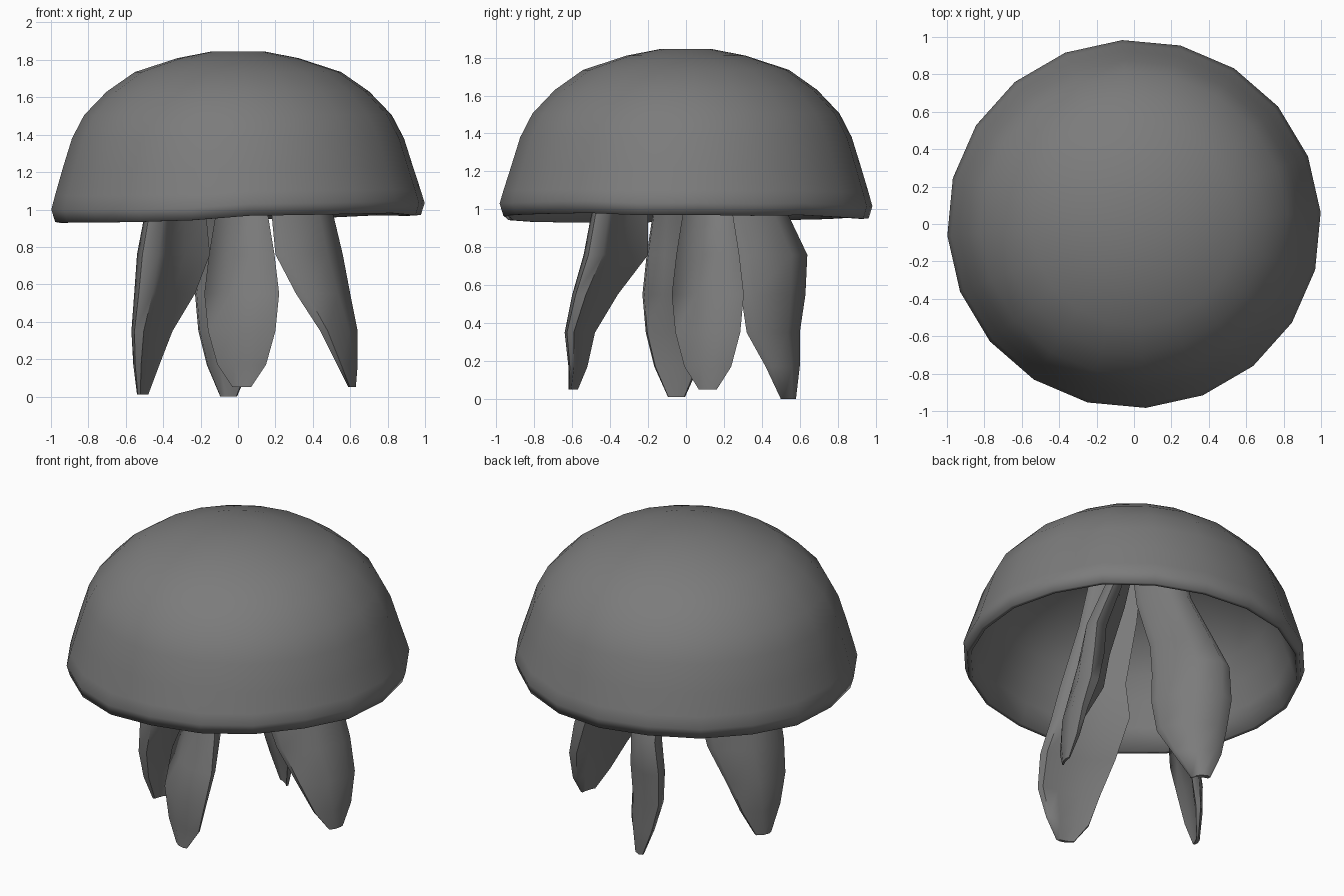
import bpy, bmesh, math, random

if "Cube" in bpy.data.objects:
    bpy.data.objects.remove(bpy.data.objects["Cube"])

random.seed(4)
grey = bpy.data.materials.new("mid_grey")
grey.diffuse_color = (0.2, 0.2, 0.2, 1)
grey.use_nodes = True
grey.node_tree.nodes["Principled BSDF"].inputs["Base Color"].default_value = grey.diffuse_color


def finish(name, bm, angle):
    bmesh.ops.recalc_face_normals(bm, faces=bm.faces)
    mesh = bpy.data.meshes.new(name)
    bm.to_mesh(mesh)
    bm.free()
    mesh.materials.append(grey)
    ob = bpy.data.objects.new(name, mesh)
    bpy.context.collection.objects.link(ob)
    bpy.ops.object.select_all(action='DESELECT')
    ob.select_set(True)
    bpy.context.view_layer.objects.active = ob
    bpy.ops.object.shade_smooth_by_angle(angle=math.radians(angle))
    return ob


def loft(rings, bm):
    """Skin a list of closed rings and cap both ends."""
    rows = [[bm.verts.new(p) for p in ring] for ring in rings]
    n = len(rows[0])
    for a, b in zip(rows, rows[1:]):
        for i in range(n):
            j = (i + 1) % n
            bm.faces.new((a[i], a[j], b[j], b[i]))
    bm.faces.new(rows[0])
    bm.faces.new(rows[-1])


# Bell: hollow dome, outer skin from the top down, then the inner skin back up
SEG = 20
outer = [(0.14, 1.845), (0.32, 1.81), (0.55, 1.735), (0.70, 1.63), (0.82, 1.505),
         (0.885, 1.38), (0.935, 1.22), (0.975, 1.09), (0.995, 1.02), (0.975, 0.955)]
inner = [(0.95, 0.955), (0.905, 1.08), (0.86, 1.22), (0.805, 1.355), (0.735, 1.46),
         (0.62, 1.56), (0.47, 1.65), (0.28, 1.715), (0.12, 1.735)]
wobble = [random.uniform(-0.012, 0.012) for _ in range(SEG)]
rings = []
for r, z in outer + inner:
    rim = max(0.0, min(1.0, (1.25 - z) / 0.25))    # rim leans and ripples
    ring = []
    for i in range(SEG):
        a = 2 * math.pi * (i + 0.2) / SEG
        lift = rim * (0.022 * math.cos(a) + wobble[i])
        ring.append((1.005 * r * math.cos(a), 0.99 * r * math.sin(a), z + lift))
    rings.append(ring)
bm = bmesh.new()
loft(rings, bm)
finish("bell", bm, 80)

# Tentacles: bowed slanting blades, (outer, inner) radius at each height
HEIGHTS = [1.70, 1.32, 0.97, 0.76, 0.55, 0.35, 0.17, 0.03]
WIDTHS = [0.10, 0.12, 0.14, 0.175, 0.20, 0.18, 0.13, 0.05]
ROOT = [(0.24, 0.0), (0.35, 0.08)]
SECTION = [(1, 0.85), (0.5, 1), (-0.3, 0.55), (-1, -0.6),
           (-0.9, -1), (-0.35, -0.3), (0.4, 0.2), (0.95, 0.4)]


def tentacle(name, turn, shift, wide, tip, spans):
    c, s = math.cos(math.radians(turn)), math.sin(math.radians(turn))
    rings = []
    for z, w, (far, near) in zip(HEIGHTS, WIDTHS, ROOT + spans):
        if z == HEIGHTS[-1]:
            z = tip
        mid, h = (far + near) / 2, (far - near) / 2
        ring = []
        for u, v in SECTION:
            side, rad = shift + u * w * wide, mid + v * h
            ring.append((rad * c - side * s, rad * s + side * c, z))
        rings.append(ring)
    bm = bmesh.new()
    loft(rings, bm)
    finish(name, bm, 65)


tentacle("front_tentacle", -90, 0.02, 1.0, 0.05,
         [(0.50, 0.20), (0.54, 0.20), (0.60, 0.36), (0.64, 0.48), (0.62, 0.52), (0.62, 0.57)])
tentacle("right_tentacle", 0, 0.115, 0.95, 0.05,
         [(0.51, 0.18), (0.56, 0.20), (0.60, 0.31), (0.64, 0.44), (0.64, 0.53), (0.63, 0.59)])
tentacle("left_tentacle", 180, 0.05, 0.9, 0.01,
         [(0.50, 0.17), (0.54, 0.15), (0.555, 0.23), (0.57, 0.35), (0.56, 0.42), (0.54, 0.48)])
tentacle("back_tentacle", 90, 0.05, 0.9, 0.0,
         [(0.54, 0.22), (0.64, 0.27), (0.63, 0.29), (0.60, 0.32), (0.60, 0.42), (0.58, 0.50)])
